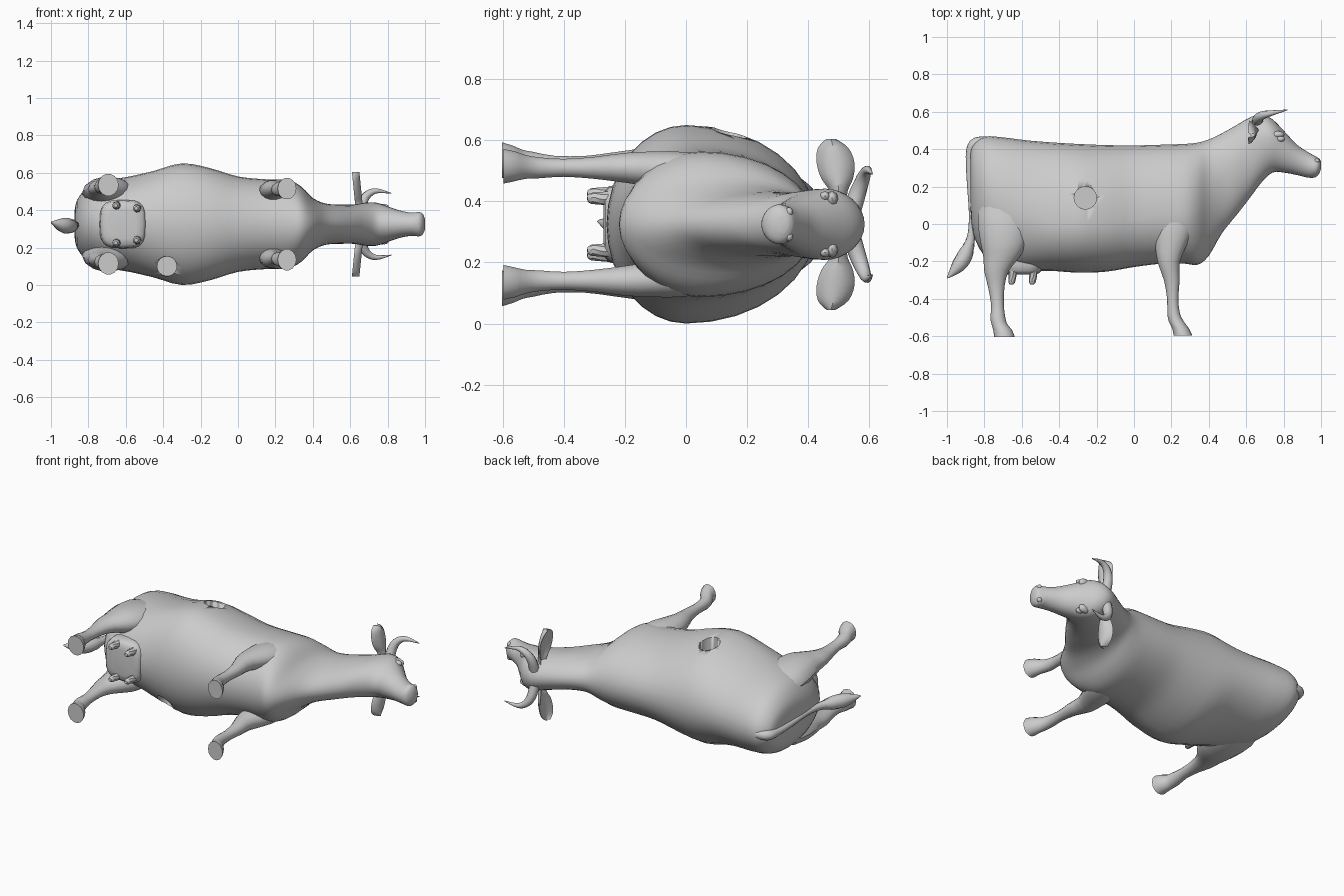
import bpy, bmesh, math
from mathutils import Vector

MID = 0.325  # height of the animal's symmetry plane (it lies on its side)
hide = bpy.data.materials.new("light_grey_hide")
hide.diffuse_color = (0.6, 0.6, 0.6, 1)


def finish(name, bm, angle=40):
    bmesh.ops.recalc_face_normals(bm, faces=bm.faces)
    me = bpy.data.meshes.new(name)
    bm.to_mesh(me)
    bm.free()
    ob = bpy.data.objects.new(name, me)
    bpy.context.collection.objects.link(ob)
    me.materials.append(hide)
    bpy.ops.object.select_all(action='DESELECT')
    ob.select_set(True)
    bpy.context.view_layer.objects.active = ob
    bpy.ops.object.shade_smooth_by_angle(angle=math.radians(angle))
    return ob


def refine(rows, steps):
    """Catmull-Rom interpolation of station tuples."""
    out = []
    for i in range(len(rows) - 1):
        a, b, c, d = (rows[max(i - 1, 0)], rows[i], rows[i + 1], rows[min(i + 2, len(rows) - 1)])
        for s in range(steps):
            t = s / steps
            out.append([0.5 * (2 * q + (r - p) * t + (2 * p - 5 * q + 4 * r - w) * t * t
                               + (3 * q - p - 3 * r + w) * t ** 3) for p, q, r, w in zip(a, b, c, d)])
    return out + [list(rows[-1])]


def skin(name, rings, angle=40):
    bm = bmesh.new()
    loops = [[bm.verts.new((x, y, z + MID)) for x, y, z in ring] for ring in rings]
    n = len(loops[0])
    for a, b in zip(loops, loops[1:]):
        for k in range(n):
            bm.faces.new((a[k], a[(k + 1) % n], b[(k + 1) % n], b[k]))
    bm.faces.new(loops[0])
    bm.faces.new(loops[-1])
    return finish(name, bm, angle)


def circle(n):
    return [(math.cos(2 * math.pi * k / n), math.sin(2 * math.pi * k / n)) for k in range(n)]


def tube(name, rows, n=10, flat=1.0):
    """Sweep along (x, y, lateral, radius) points."""
    pts = refine(rows, 4)
    rings = []
    for i, p in enumerate(pts):
        t = Vector(pts[min(i + 1, len(pts) - 1)][:3]) - Vector(pts[max(i - 1, 0)][:3])
        u = t.cross(Vector((0.3, 1, 0.2))).normalized()
        v = t.cross(u).normalized()
        rings.append([Vector(p[:3]) + u * c * p[3] * flat + v * s * p[3] for c, s in circle(n)])
    return skin(name, rings)


def ellipsoid(name, centre, size, seg=16):
    bm = bmesh.new()
    bmesh.ops.create_uvsphere(bm, u_segments=seg, v_segments=seg // 2, radius=1)
    for v in bm.verts:
        v.co = Vector((v.co.x * size[0] + centre[0], v.co.y * size[1] + centre[1],
                       v.co.z * size[2] + centre[2] + MID))
    return finish(name, bm)


# Body, neck and head: x, back, belly, half width, height of widest point
body_rows = [
    (-0.875, 0.38, 0.10, 0.06, 0.25), (-0.86, 0.425, -0.05, 0.13, 0.2),
    (-0.80, 0.467, -0.17, 0.20, 0.15), (-0.70, 0.463, -0.23, 0.235, 0.1),
    (-0.58, 0.448, -0.25, 0.255, 0.05), (-0.45, 0.437, -0.25, 0.285, 0.0),
    (-0.30, 0.428, -0.26, 0.325, 0.0), (-0.15, 0.422, -0.255, 0.30, 0.0),
    (0.0, 0.42, -0.23, 0.255, 0.02), (0.15, 0.424, -0.212, 0.24, 0.05),
    (0.27, 0.428, -0.212, 0.235, 0.05), (0.34, 0.435, -0.218, 0.20, 0.08),
    (0.40, 0.452, -0.17, 0.14, 0.15), (0.47, 0.485, -0.05, 0.11, 0.25),
    (0.55, 0.53, 0.05, 0.105, 0.33), (0.62, 0.57, 0.14, 0.105, 0.40),
    (0.68, 0.585, 0.22, 0.115, 0.45), (0.74, 0.56, 0.275, 0.115, 0.45),
    (0.80, 0.50, 0.275, 0.095, 0.40), (0.87, 0.425, 0.262, 0.072, 0.35),
    (0.93, 0.385, 0.248, 0.062, 0.315), (0.97, 0.362, 0.25, 0.065, 0.305),
    (0.99, 0.35, 0.27, 0.052, 0.31), (1.0, 0.335, 0.295, 0.025, 0.315)]
body = skin("body", [[(x, m + s * ((top - m) if s > 0 else (m - low)), w * c) for c, s in circle(32)]
                     for x, top, low, w, m in refine(body_rows, 3)])


# Round openings in the upper flank and in the lower belly
def opening(name, radius, start, end):
    a, b = Vector(start), Vector(end)
    bm = bmesh.new()
    bmesh.ops.create_cone(bm, cap_ends=True, segments=24, radius1=radius, radius2=radius, depth=(b - a).length)
    rot = Vector((0, 0, 1)).rotation_difference(b - a).to_matrix()
    for v in bm.verts:
        v.co = rot @ v.co + (a + b) / 2
    cutter = finish(name, bm)
    mod = body.modifiers.new(name, 'BOOLEAN')
    mod.operation, mod.object, mod.solver = 'DIFFERENCE', cutter, 'EXACT'
    bpy.context.view_layer.objects.active = body
    bpy.ops.object.modifier_apply(modifier=name)
    bpy.data.objects.remove(cutter)


opening("flank_opening", 0.06, (-0.26, 0.14, 0.5), (-0.26, 0.14, 0.8))
opening("belly_opening", 0.052, (-0.38, -0.08, 0.1), (-0.38, -0.4, 0.1))

# Legs: height, x centre, x radius, lateral centre, lateral radius
hind = [(0.22, -0.68, 0.11, 0.13, 0.05), (0.05, -0.69, 0.145, 0.165, 0.075),
        (-0.10, -0.695, 0.125, 0.18, 0.075), (-0.18, -0.71, 0.095, 0.185, 0.06),
        (-0.25, -0.735, 0.066, 0.19, 0.045), (-0.33, -0.737, 0.045, 0.19, 0.035),
        (-0.43, -0.73, 0.034, 0.195, 0.03), (-0.50, -0.728, 0.04, 0.20, 0.038),
        (-0.535, -0.72, 0.042, 0.205, 0.04), (-0.565, -0.703, 0.05, 0.208, 0.05),
        (-0.603, -0.693, 0.055, 0.21, 0.06)]
fore = [(0.15, 0.22, 0.09, 0.15, 0.06), (0.0, 0.215, 0.105, 0.17, 0.068),
        (-0.10, 0.20, 0.088, 0.18, 0.06), (-0.20, 0.185, 0.06, 0.185, 0.05),
        (-0.30, 0.202, 0.042, 0.185, 0.037), (-0.40, 0.207, 0.03, 0.185, 0.03),
        (-0.48, 0.212, 0.034, 0.185, 0.035), (-0.525, 0.228, 0.041, 0.188, 0.04),
        (-0.56, 0.25, 0.045, 0.19, 0.05), (-0.597, 0.262, 0.05, 0.19, 0.058)]

for side, word in ((1, "upper"), (-1, "lower")):
    for name, rows in (("hind_leg", hind), ("front_leg", fore)):
        skin(f"{name}_{word}", [[(x + rx * c, y, side * (lat + rz * s)) for c, s in circle(14)]
                                for y, x, rx, lat, rz in refine(rows, 2)])
    # Horn sweeping out and forward
    tube(f"horn_{word}", [(0.66, 0.545, side * 0.05, 0.03), (0.665, 0.565, side * 0.11, 0.027),
                          (0.69, 0.582, side * 0.155, 0.022), (0.74, 0.594, side * 0.178, 0.014),
                          (0.82, 0.61, side * 0.165, 0.002)])
    # Leaf-shaped ear, slightly cupped
    ear = [(0.07, 0.50, 0.025), (0.11, 0.50, 0.03), (0.15, 0.495, 0.052), (0.20, 0.49, 0.062),
           (0.25, 0.482, 0.05), (0.28, 0.475, 0.015)]
    skin(f"ear_{word}", [[(0.655 - 0.1 * (lat - 0.1) + 0.012 * c - 0.028 * s * s, y + r * s, side * lat)
                          for c, s in circle(12)] for lat, y, r in refine(ear, 3)])
    # Eye, brow and nostril
    ellipsoid(f"eye_{word}", (0.782, 0.455, side * 0.092), (0.024, 0.017, 0.016), 12)
    ellipsoid(f"brow_{word}", (0.765, 0.478, side * 0.083), (0.04, 0.02, 0.026), 12)
    ellipsoid(f"nostril_{word}", (0.977, 0.337, side * 0.04), (0.016, 0.014, 0.016), 10)
    # Teats
    for x, lat, word2 in ((-0.65, 0.1, "rear"), (-0.54, 0.085, "front")):
        tube(f"teat_{word2}_{word}", [(x, -0.23, side * lat, 0.026), (x, -0.28, side * lat, 0.021),
                                      (x - 0.004, -0.31, side * lat, 0.018),
                                      (x - 0.004, -0.323, side * lat, 0.01)], 8)

# Udder
skin("udder", [[(-0.615 + 0.125 * k * math.copysign(abs(c) ** 0.6, c), y,
                 0.13 * k * math.copysign(abs(s) ** 0.6, s)) for c, s in circle(20)]
               for y, k in ((-0.12, 1), (-0.22, 1), (-0.25, 0.96), (-0.265, 0.85), (-0.27, 0.6))])

# Tail with its tuft
tube("tail", [(-0.80, 0.445, 0, 0.025), (-0.855, 0.425, 0, 0.03), (-0.878, 0.36, 0, 0.022),
              (-0.878, 0.22, 0, 0.016), (-0.868, 0.05, 0, 0.015), (-0.872, -0.07, -0.005, 0.022),
              (-0.90, -0.16, -0.01, 0.04), (-0.94, -0.225, -0.005, 0.038), (-0.998, -0.288, 0.01, 0.004)])
